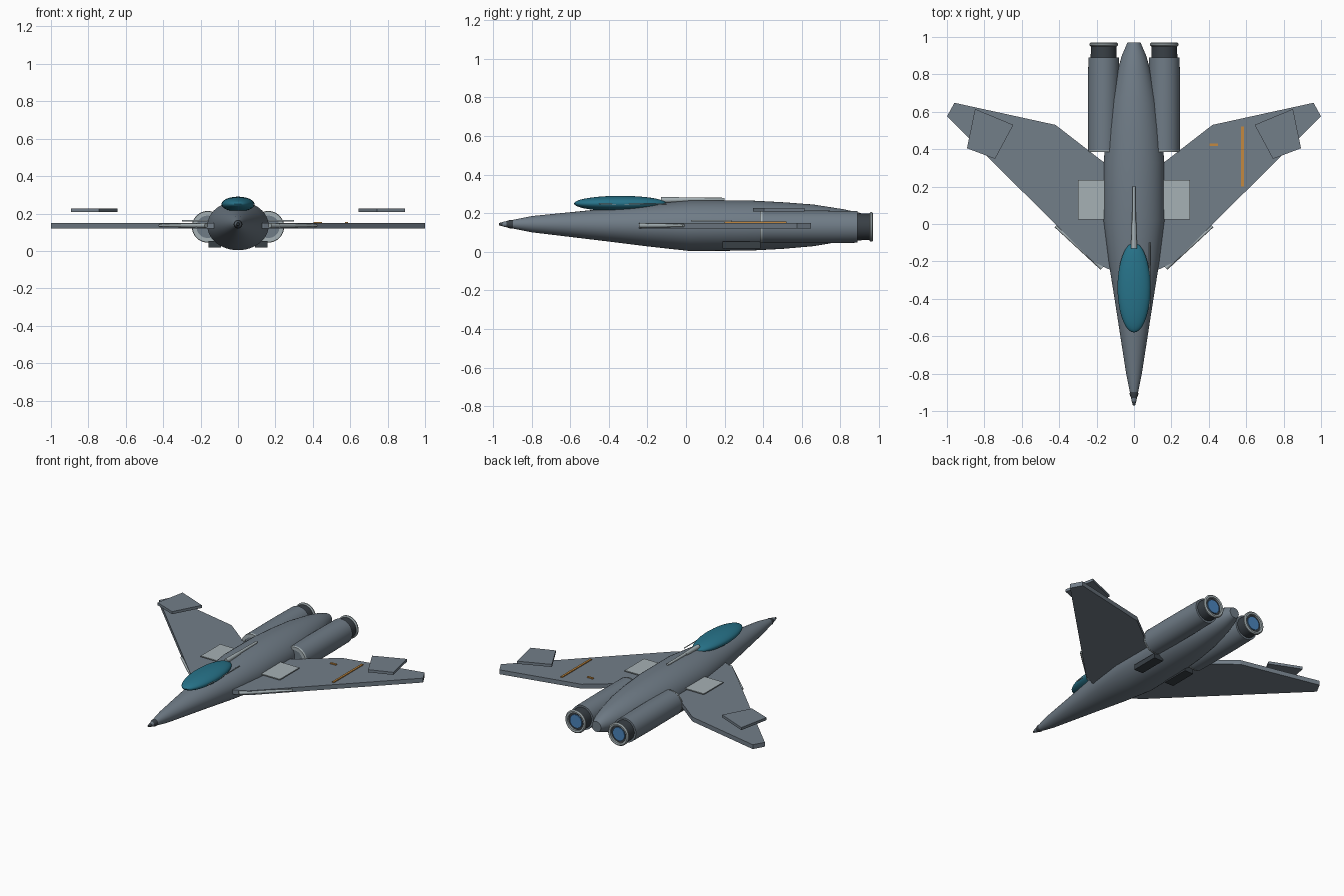
import bpy, bmesh, math
from mathutils import Vector

cube = bpy.data.objects.get("Cube")
if cube:
    bpy.data.objects.remove(cube, do_unlink=True)


def material(name, rgb):
    m = bpy.data.materials.new(name)
    m.use_nodes = True
    color = (*rgb, 1)
    m.diffuse_color = color
    m.node_tree.nodes["Principled BSDF"].inputs["Base Color"].default_value = color
    return m


HULL = material("hull grey", (0.16, 0.20, 0.24))
WING = material("wing grey", (0.17, 0.21, 0.25))
LIGHT = material("light grey", (0.38, 0.44, 0.46))
DARK = material("dark grey", (0.04, 0.05, 0.06))
GLASS = material("teal glass", (0.02, 0.17, 0.25))
GLOW = material("exhaust blue", (0.07, 0.23, 0.50))
ORANGE = material("orange", (0.55, 0.25, 0.05))


def finish(bm, name, mat, smooth=False):
    bmesh.ops.recalc_face_normals(bm, faces=bm.faces)
    mesh = bpy.data.meshes.new(name)
    bm.to_mesh(mesh)
    bm.free()
    obj = bpy.data.objects.new(name, mesh)
    bpy.context.collection.objects.link(obj)
    mesh.materials.append(mat)
    if smooth:
        bpy.ops.object.select_all(action="DESELECT")
        obj.select_set(True)
        bpy.context.view_layer.objects.active = obj
        bpy.ops.object.shade_smooth_by_angle(angle=math.radians(35))
    return obj


def loft(name, mat, sections, x=0, z=0, sides=40, closed=False):
    """Elliptical sections (y, half width, half height, z offset) joined along y."""
    bm = bmesh.new()
    rings = []
    for y, rx, rz, dz in sections:
        angles = [math.tau * i / sides for i in range(sides)]
        rings.append([bm.verts.new((x + rx * math.cos(a), y, z + dz + rz * math.sin(a)))
                      for a in angles])
    pairs = list(zip(rings, rings[1:]))
    if closed:
        pairs.append((rings[-1], rings[0]))
    else:
        bm.faces.new(rings[0])
        bm.faces.new(rings[-1])
    for a, b in pairs:
        for i in range(sides):
            j = (i + 1) % sides
            bm.faces.new((a[i], a[j], b[j], b[i]))
    return finish(bm, name, mat, True)


def turned(name, mat, profile, x, z, closed=False):
    return loft(name, mat, [(y, r, r, 0) for y, r in profile], x, z, closed=closed)


def slab(name, mat, outline, z0, z1, side=1):
    """Plan outline extruded between two heights, optionally mirrored."""
    bm = bmesh.new()
    face = bm.faces.new([bm.verts.new((side * x, y, z0)) for x, y in outline])
    out = bmesh.ops.extrude_face_region(bm, geom=[face])
    top = [v for v in out["geom"] if isinstance(v, bmesh.types.BMVert)]
    bmesh.ops.translate(bm, verts=top, vec=(0, 0, z1 - z0))
    return finish(bm, name, mat)


def rect(x0, x1, y0, y1):
    return [(x0, y0), (x1, y0), (x1, y1), (x0, y1)]


def rod(name, mat, start, end, r0, r1):
    a, b = Vector(start), Vector(end)
    bm = bmesh.new()
    bmesh.ops.create_cone(bm, cap_ends=True, segments=12, radius1=r0, radius2=r1,
                          depth=(b - a).length)
    turn = (b - a).to_track_quat("Z", "Y").to_matrix()
    bmesh.ops.rotate(bm, verts=bm.verts, matrix=turn)
    bmesh.ops.translate(bm, verts=bm.verts, vec=(a + b) / 2)
    return finish(bm, name, mat, True)


# Fuselage and nose
loft("fuselage", HULL, [
    (-0.95, 0.012, 0.012, 0.143), (-0.8, 0.042, 0.042, 0.143),
    (-0.4, 0.104, 0.086, 0.139), (-0.2, 0.136, 0.109, 0.137),
    (0.02, 0.164, 0.131, 0.135), (0.33, 0.162, 0.130, 0.136),
    (0.5, 0.148, 0.121, 0.136), (0.66, 0.125, 0.108, 0.137),
    (0.82, 0.088, 0.082, 0.138), (0.9, 0.065, 0.062, 0.14),
    (0.97, 0.035, 0.035, 0.14)], sides=48)
turned("nose_tip", DARK, [(-0.97, 0.006), (-0.93, 0.016), (-0.91, 0.023),
                          (-0.885, 0.022), (-0.87, 0.015)], 0, 0.143)

# Canopy
bm = bmesh.new()
bmesh.ops.create_uvsphere(bm, u_segments=40, v_segments=24, radius=1)
bmesh.ops.scale(bm, verts=bm.verts, vec=(0.088, 0.24, 0.04))
bmesh.ops.translate(bm, verts=bm.verts, vec=(0, -0.34, 0.25))
finish(bm, "canopy", GLASS, True)
rod("canopy_rail", LIGHT, (0.084, -0.45, 0.247), (0.084, -0.1, 0.247), 0.003, 0.003)

# Spine probe
rod("spine_base", LIGHT, (0, -0.13, 0.268), (0, 0.01, 0.27), 0.016, 0.012)
rod("spine_probe", LIGHT, (0, 0.0, 0.271), (0, 0.2, 0.272), 0.010, 0.008)

wing_plan = [(0.08, -0.26), (0.14, -0.24), (0.22, -0.2), (1.0, 0.575),
             (0.96, 0.648), (0.42, 0.53), (0.155, 0.325), (0.08, 0.3)]
fin_plan = [(0.645, 0.53), (0.743, 0.348), (0.893, 0.405), (0.85, 0.615)]

for side, label in ((1, "left"), (-1, "right")):
    # Wing with its floating tip fin, access panel and belly pod
    slab(label + "_wing", WING, wing_plan, 0.12, 0.15, side)
    slab(label + "_tip_fin", WING, fin_plan, 0.208, 0.226, side)
    slab(label + "_wing_panel", LIGHT, rect(0.13, 0.3, 0.025, 0.235), 0.158, 0.165, side)
    slab(label + "_belly_pod", DARK, rect(0.09, 0.157, 0.19, 0.385), 0.018, 0.052, side)
    rod(label + "_wing_edge_probe", LIGHT, (side * 0.17, -0.235, 0.136),
        (side * 0.42, -0.012, 0.136), 0.013, 0.007)

    # Engine pod with intake lip, nozzle and exhaust
    ex, ez = side * 0.162, 0.129
    turned(label + "_engine", HULL, [(0.39, 0.083), (0.55, 0.084), (0.72, 0.084),
                                     (0.89, 0.082)], ex, ez)
    turned(label + "_intake_lip", LIGHT, [(0.384, 0.082), (0.384, 0.060),
                                          (0.396, 0.060), (0.396, 0.0845)], ex, ez, True)
    turned(label + "_nozzle", DARK, [(0.88, 0.070), (0.955, 0.068)], ex, ez)
    turned(label + "_nozzle_ring", LIGHT, [(0.95, 0.07), (0.956, 0.077), (0.964, 0.077),
                                           (0.97, 0.07), (0.968, 0.058), (0.95, 0.058)],
           ex, ez, True)
    turned(label + "_exhaust", GLOW, [(0.95, 0.045), (0.962, 0.045)], ex, ez)

# Markings on the left wing
slab("wing_stripe", ORANGE, rect(0.573, 0.587, 0.2, 0.52), 0.149, 0.156)
slab("wing_mark", ORANGE, rect(0.405, 0.45, 0.416, 0.43), 0.149, 0.156)
